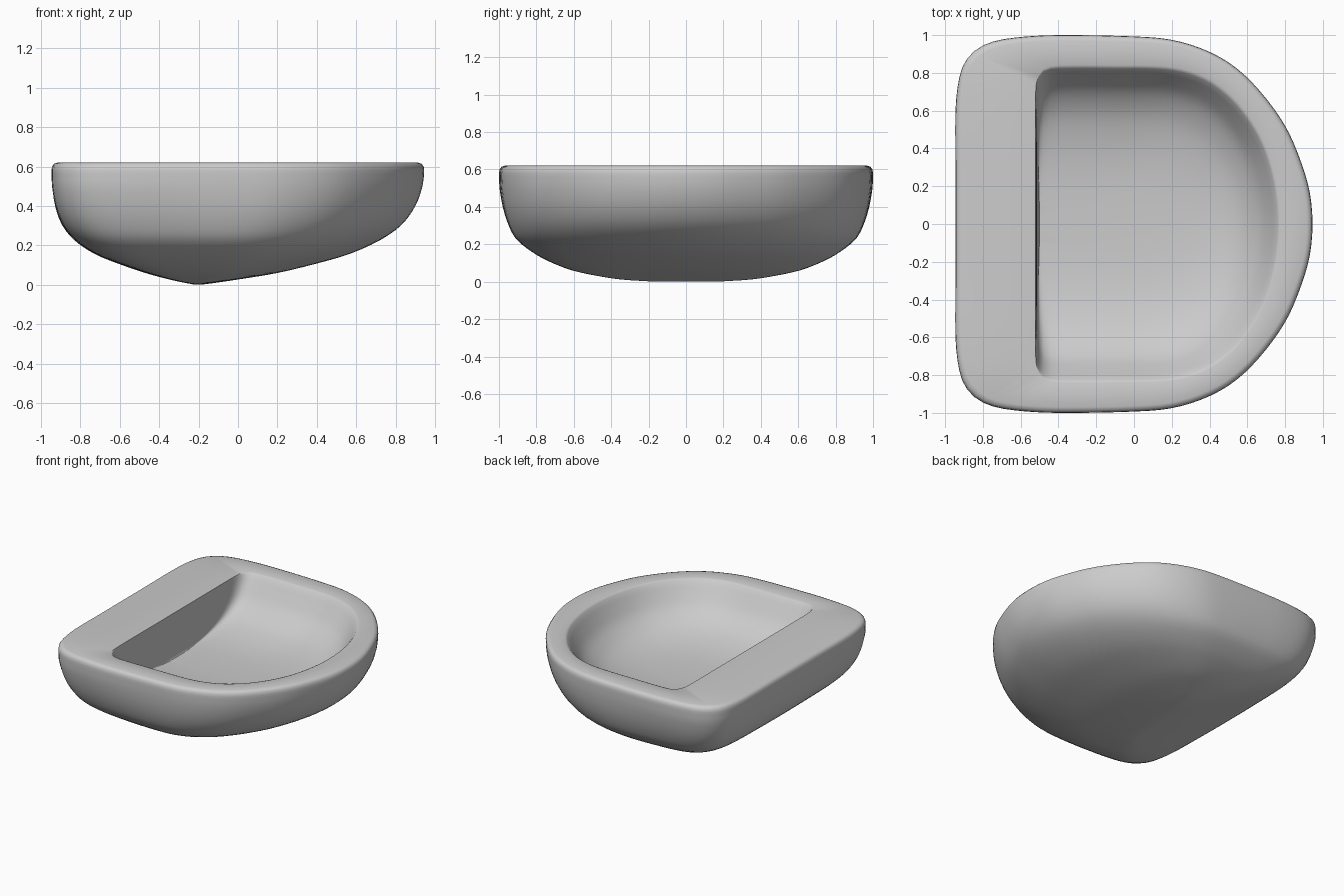
import bpy, bmesh
from mathutils import Vector
from mathutils.geometry import interpolate_bezier

if "Cube" in bpy.data.objects:
    bpy.data.objects.remove(bpy.data.objects["Cube"])

# Half D outlines, from left middle round to right middle
OUTER = [(-.945, 0), (-.945, .3), (-.945, .6), (-.93, .75), (-.9, .85), (-.84, .92), (-.75, .965),
         (-.6, .99), (-.4, 1), (0, .993), (.2, .975), (.38, .92), (.53, .835),
         (.67, .70), (.8, .52), (.88, .34), (.93, .17), (.945, 0)]
INNER = [(-.52, 0), (-.52, .4), (-.52, .66), (-.515, .74), (-.495, .795), (-.46, .82), (-.4, .83),
         (-.1, .83), (.15, .825), (.29, .80), (.42, .74), (.55, .625),
         (.67, .44), (.737, .23), (.76, 0)]


def outline(pts, n=60):
    """Smooth the half outline, resample evenly, mirror, normalise to -1..1."""
    p = [Vector((x, y, 0)) for x, y in pts]
    mir = lambda q: Vector((q.x, -q.y, 0))
    ext = [mir(p[1])] + p + [mir(p[-2])]
    fine = []
    for a, b, c, d in zip(ext, ext[1:], ext[2:], ext[3:]):
        l = (c - b).length
        t1, t2 = (c - a).normalized() * l / 3, (d - b).normalized() * l / 3
        fine += interpolate_bezier(b, b + t1, c - t2, c, 16)[:-1]
    fine.append(p[-1])
    cum = [0]
    for a, b in zip(fine, fine[1:]):
        cum.append(cum[-1] + (b - a).length)
    half, j = [], 0
    for i in range(n + 1):
        s = cum[-1] * i / n
        while j < len(cum) - 2 and cum[j + 1] < s:
            j += 1
        half.append(fine[j].lerp(fine[j + 1], (s - cum[j]) / (cum[j + 1] - cum[j])))
    full = half + [mir(q) for q in half[-2:0:-1]]
    x0, x1 = p[0].x, p[-1].x
    ym = max(q.y for q in full)
    return [Vector((2 * (q.x - x0) / (x1 - x0) - 1, q.y / ym)) for q in full]


def refine(levels, k=3):
    """Catmull-Rom subdivision of the section table."""
    out = []
    for i in range(len(levels) - 1):
        a, b, c, d = (levels[max(0, min(len(levels) - 1, i + o))] for o in (-1, 0, 1, 2))
        for s in range(k):
            t = s / k
            out.append([.5 * (2 * q + (r - p) * t + (2 * p - 5 * q + 4 * r - w) * t * t
                              + (3 * q - p - 3 * r + w) * t ** 3)
                        for p, q, r, w in zip(a, b, c, d)])
    return out + [levels[-1]]


# Sections: left x, right x, half width, height
shell = refine([(-.225, -.175, .20, .002), (-.28, -.10, .35, .012), (-.36, .02, .47, .03),
                (-.47, .2, .61, .06), (-.61, .40, .735, .108), (-.73, .57, .825, .158),
                (-.83, .72, .91, .226), (-.893, .83, .953, .304), (-.928, .90, .982, .4),
                (-.942, .936, .997, .5), (-.945, .945, 1, .58)])
shell += [(-.942, .942, .997, .6), (-.932, .932, .987, .614), (-.915, .915, .97, .62)]
bowl = [(-.521, .775, .842, .62)]
bowl += refine([(-.52, .763, .83, .615), (-.518, .745, .808, .59), (-.515, .715, .77, .535),
                (-.513, .67, .715, .462), (-.511, .61, .645, .405), (-.509, .53, .55, .357),
                (-.507, .40, .41, .320), (-.504, .2, .26, .300), (-.5, -.1, .1, .293)])

bm = bmesh.new()
rings = []
# The shell outline gets rounder towards the bottom, most on the bow side
for sections, shape, rounding in ((shell, outline(OUTER), 1), (bowl, outline(INNER), 0)):
    for xl, xr, w, z in sections:
        f = rounding * max(0, 1 - z / .5)
        ring = []
        for q in shape:
            side = .33 + .17 * min(1, max(-1, q.x * 1.5))
            u, v = q.lerp(q.normalized(), f * side)
            ring.append(bm.verts.new(((xl + xr + u * (xr - xl)) / 2, v * w, z)))
        rings.append(ring)
n = len(rings[0])
for a, b in zip(rings, rings[1:]):
    for i in range(n):
        j = (i + 1) % n
        bm.faces.new((a[i], a[j], b[j], b[i]))
bm.faces.new(rings[0])
bm.faces.new(rings[-1])
bmesh.ops.recalc_face_normals(bm, faces=bm.faces)

# Wash basin
mesh = bpy.data.meshes.new("basin")
bm.to_mesh(mesh)
bm.free()
basin = bpy.data.objects.new("basin", mesh)
bpy.context.collection.objects.link(basin)
bpy.context.view_layer.objects.active = basin
basin.select_set(True)
bpy.ops.object.shade_smooth_by_angle(angle=.7)
